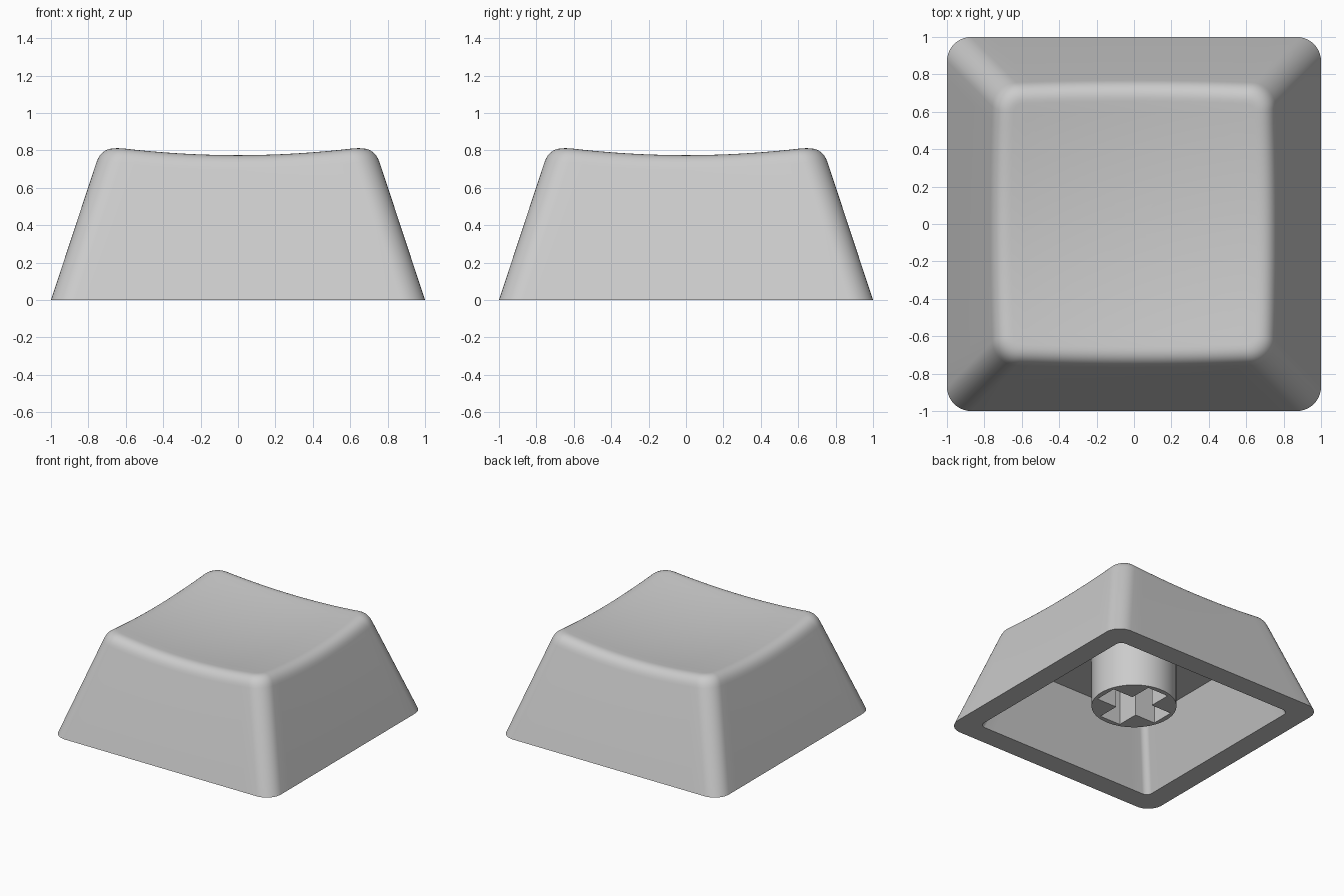
import bpy, bmesh, math
from mathutils import Vector

if "Cube" in bpy.data.objects:
    bpy.data.objects.remove(bpy.data.objects["Cube"])

grey = bpy.data.materials.new("light grey plastic")
grey.diffuse_color = (0.6, 0.6, 0.6, 1)
grey.use_nodes = True
grey.node_tree.nodes["Principled BSDF"].inputs["Base Color"].default_value = grey.diffuse_color

SLOPE = 0.33       # inward lean of the walls per unit of height
CORNER = 0.13      # outer corner radius
FILLET = 0.085     # size of the rounded top edge


def outline(half, radius, arc=10, side=16):
    """Rounded square, with extra points along each side."""
    pts = []
    for q in range(4):
        a0 = q * math.pi / 2
        turn = lambda x, y: Vector((x * math.cos(a0) - y * math.sin(a0),
                                    x * math.sin(a0) + y * math.cos(a0)))
        c = half - radius
        for i in range(arc + 1):
            a = math.pi / 2 * i / arc
            pts.append(turn(c + radius * math.cos(a), c + radius * math.sin(a)))
        for i in range(1, side):
            pts.append(turn(c - 2 * c * i / side, half))
    return pts


def dish(p):
    """Height of the hollowed top."""
    return 0.73 + 0.1 * p.length_squared


def finish(obj, angle):
    obj.data.materials.append(grey)
    bpy.ops.object.select_all(action='DESELECT')
    obj.select_set(True)
    bpy.context.view_layer.objects.active = obj
    bpy.ops.object.shade_smooth_by_angle(angle=math.radians(angle))


def to_object(bm, name):
    bmesh.ops.recalc_face_normals(bm, faces=bm.faces)
    mesh = bpy.data.meshes.new(name)
    bm.to_mesh(mesh)
    bm.free()
    obj = bpy.data.objects.new(name, mesh)
    bpy.context.collection.objects.link(obj)
    return obj


def prism(name, pts, z0, z1):
    bm = bmesh.new()
    low = bm.faces.new([bm.verts.new((x, y, z0)) for x, y in pts])
    up = bmesh.ops.extrude_face_region(bm, geom=[low])["geom"]
    bmesh.ops.translate(bm, vec=(0, 0, z1 - z0),
                        verts=[v for v in up if isinstance(v, bmesh.types.BMVert)])
    return to_object(bm, name)


# Cap shell: rings run from the ceiling, down inside, round the rim, up and over the top
count = len(outline(1, CORNER))
flat = lambda half, r, z: [(p.x, p.y, z) for p in outline(half, r)]
rings = [flat(0.65, 0.05, 0.52), flat(0.825, 0.05, 0), flat(1, CORNER, 0)]

edge = []          # low, sharp and inner point of the rounded edge at each place
for i in range(count):
    z = 0.8
    for _ in range(8):
        sharp = outline(1 - SLOPE * z, CORNER)[i]
        z = dish(sharp)
    half = 1 - SLOPE * z
    low = outline(half + SLOPE * FILLET, CORNER)[i]
    inner = outline(half - FILLET, CORNER - FILLET)[i]
    edge.append((low.to_3d() + Vector((0, 0, z - FILLET)),
                 sharp.to_3d() + Vector((0, 0, z)),
                 inner.to_3d() + Vector((0, 0, dish(inner)))))
for s in range(9):
    t = s / 8
    rings.append([a * (1 - t) ** 2 + b * 2 * t * (1 - t) + c * t * t for a, b, c in edge])
for s in range(1, 10):
    ring = [c.xy * (1 - s / 10) for a, b, c in edge]
    rings.append([(p.x, p.y, dish(p)) for p in ring])

bm = bmesh.new()
loops = [[bm.verts.new(p) for p in ring] for ring in rings]
for a, b in zip(loops, loops[1:]):
    for i in range(count):
        j = (i + 1) % count
        bm.faces.new((a[i], a[j], b[j], b[i]))
bm.faces.new(loops[0])
centre = bm.verts.new((0, 0, dish(Vector((0, 0)))))
for i in range(count):
    bm.faces.new((loops[-1][i], loops[-1][(i + 1) % count], centre))
finish(to_object(bm, "cap_shell"), 40)

# Round stem under the ceiling with a cross-shaped socket
circle = [(0.32 * math.cos(a), 0.32 * math.sin(a))
          for a in (2 * math.pi * i / 64 for i in range(64))]
stem = prism("stem", circle, 0.11, 0.54)
cross = []
for q in range(4):
    c, s = round(math.cos(q * math.pi / 2)), round(math.sin(q * math.pi / 2))
    for x, y in ((0.28, -0.095), (0.28, 0.095), (0.095, 0.095)):
        cross.append((x * c - y * s, x * s + y * c))
cutter = prism("socket_cutter", cross, 0.0, 0.45)
cutter.hide_render = True
cut = stem.modifiers.new("socket", 'BOOLEAN')
cut.operation = 'DIFFERENCE'
cut.solver = 'EXACT'
cut.object = cutter
bpy.context.view_layer.objects.active = stem
bpy.ops.object.modifier_apply(modifier=cut.name)
bpy.data.objects.remove(cutter)
finish(stem, 30)
